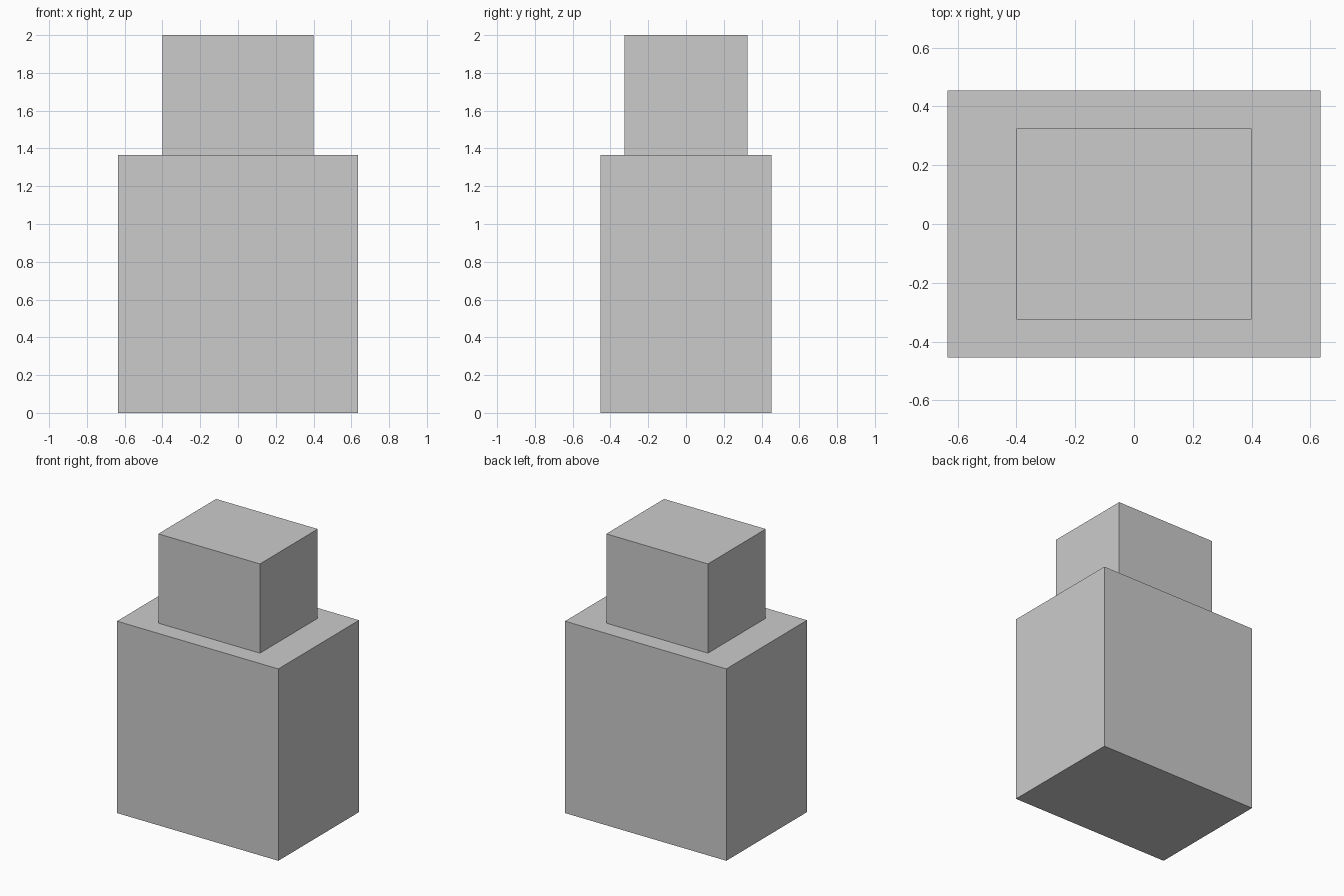
import bpy

if "Cube" in bpy.data.objects:
    bpy.data.objects.remove(bpy.data.objects["Cube"])


def box(name, size_x, size_y, z0, z1):
    """Axis-aligned block centred on x = y = 0, spanning z0 to z1."""
    bpy.ops.mesh.primitive_cube_add(size=1, location=(0, 0, (z0 + z1) / 2))
    obj = bpy.context.object
    obj.name = name
    obj.scale = (size_x, size_y, z1 - z0)
    bpy.ops.object.transform_apply(location=False, rotation=False, scale=True)
    return obj


STEP_Z = 1.365

# Large lower block
box("lower_block", 1.27, 0.907, 0, STEP_Z)

# Smaller block standing on top
box("upper_block", 0.80, 0.65, STEP_Z, 2)
